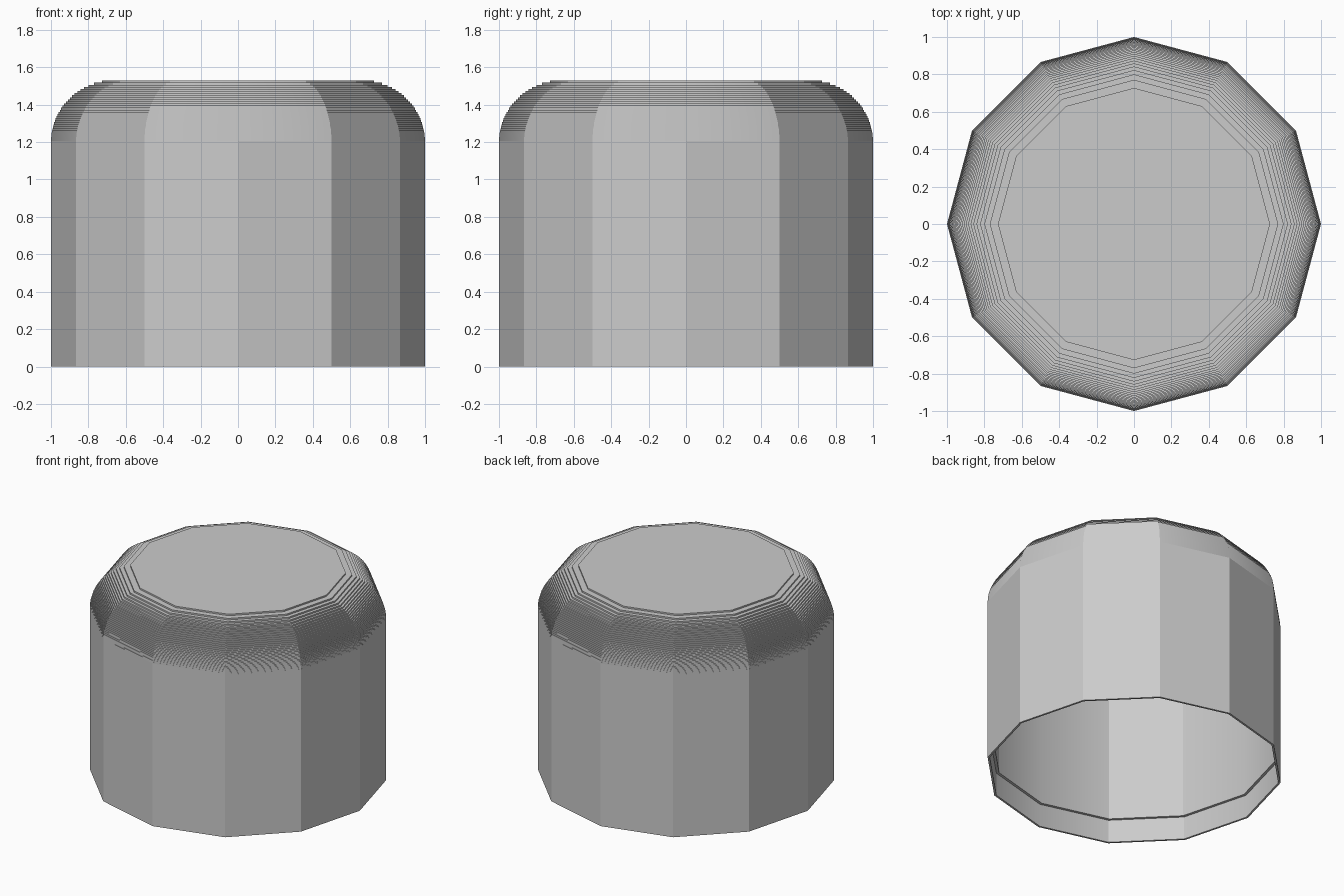
import bpy
import bmesh
import math

SIDES = 12
STEPS = 30            # thin layers that round off the top
ROUND = 1 / 3         # radius of the rounded shoulder
SHOULDER = 1.195      # height where the rounding starts

if "Cube" in bpy.data.objects:
    bpy.data.objects.remove(bpy.data.objects["Cube"], do_unlink=True)

grey = bpy.data.materials.new("plain grey")
grey.use_nodes = True
colour = (0.6, 0.6, 0.6, 1)
grey.diffuse_color = colour
grey.node_tree.nodes["Principled BSDF"].inputs["Base Color"].default_value = colour


def revolve(name, profile, material):
    """Turn a (radius, height) profile into a twelve-sided solid, capped at both ends."""
    bm = bmesh.new()
    rings = []
    for r, z in profile:
        angles = [math.tau * k / SIDES for k in range(SIDES)]
        rings.append([bm.verts.new((r * math.cos(a), r * math.sin(a), z)) for a in angles])
    for low, high in zip(rings, rings[1:]):
        for k in range(SIDES):
            n = (k + 1) % SIDES
            bm.faces.new((low[k], low[n], high[n], high[k]))
    bm.faces.new(rings[0])
    bm.faces.new(rings[-1])
    bmesh.ops.recalc_face_normals(bm, faces=bm.faces)

    # Blend only the upright corners that point along the axes
    for face in bm.faces:
        face.smooth = True
    for edge in bm.edges:
        a, b = (v.co for v in edge.verts)
        upright = (a.xy - b.xy).length < 1e-5
        on_axis = min(abs(a.x), abs(a.y)) < 1e-4
        edge.smooth = upright and on_axis

    mesh = bpy.data.meshes.new(name)
    bm.to_mesh(mesh)
    bm.free()
    mesh.materials.append(material)
    obj = bpy.data.objects.new(name, mesh)
    bpy.context.collection.objects.link(obj)
    return obj


# Hollow inside: ceiling, inner wall, small ledge and thin bottom rim
profile = [(0.965, 1.19), (0.965, 0.17), (0.985, 0.17), (0.985, 0)]

# Outer wall, then the stepped shoulder following a quarter circle
profile.append((1, 0))
for i in range(STEPS):
    t = (i + 0.5) / STEPS
    radius = 1 - ROUND * (1 - math.sqrt(1 - t * t))
    if i:
        profile.append((radius, SHOULDER + ROUND * i / STEPS))
    profile.append((radius, SHOULDER + ROUND * (i + 1) / STEPS))

revolve("cap_shell", profile, grey)
